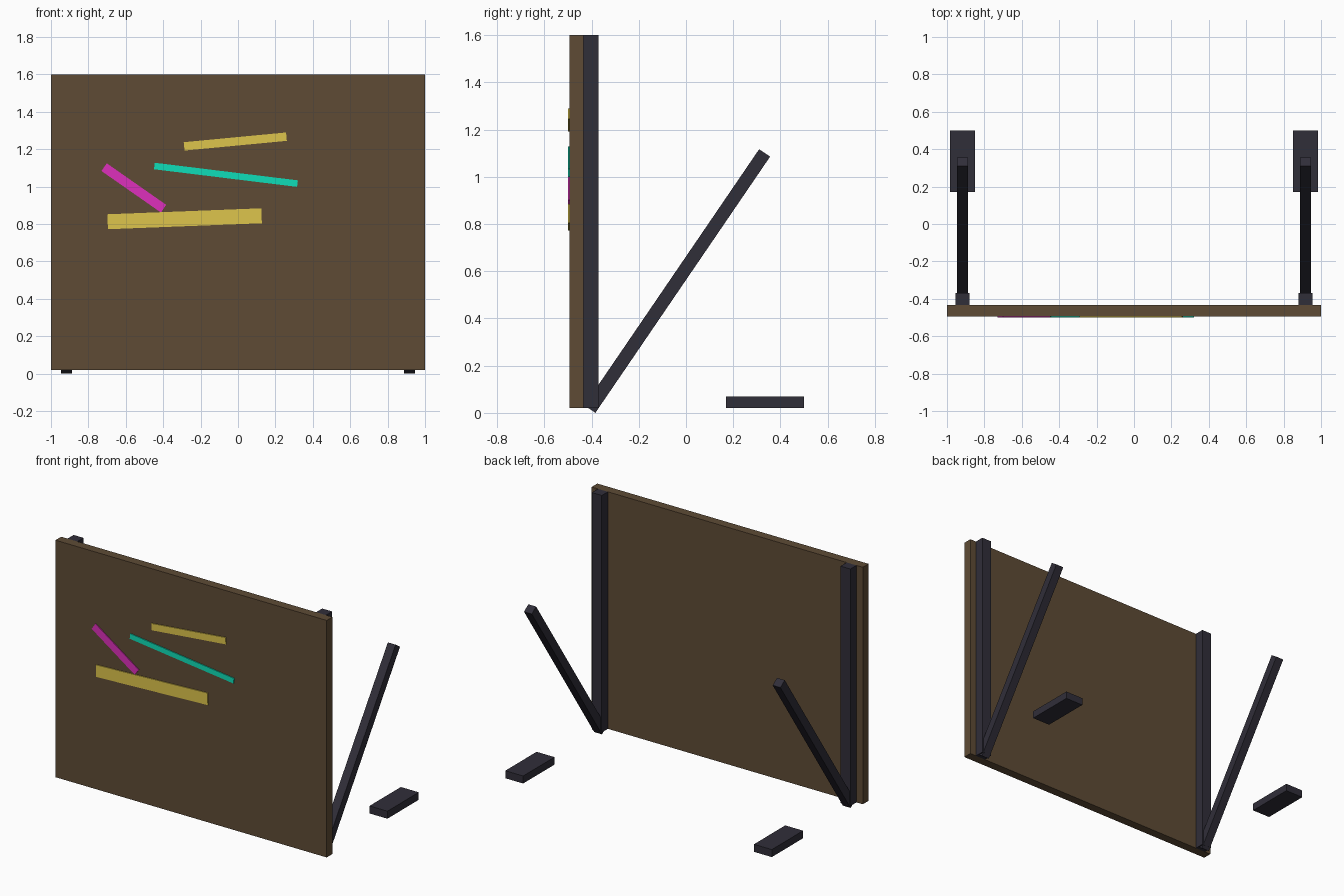
import bpy
from math import radians, atan2, hypot
from mathutils import Matrix

if "Cube" in bpy.data.objects:
    bpy.data.objects.remove(bpy.data.objects["Cube"])


def material(name, r, g, b):
    # sRGB 0-255 to linear colour
    m = bpy.data.materials.new(name)
    m.diffuse_color = [((c / 255 + 0.055) / 1.055) ** 2.4 for c in (r, g, b)] + [1]
    m.use_nodes = True
    m.node_tree.nodes["Principled BSDF"].inputs["Base Color"].default_value = m.diffuse_color
    return m


wood = material("brown", 94, 75, 53)
metal = material("dark_metal", 48, 46, 57)
yellow = material("yellow", 222, 197, 76)
teal = material("teal", 15, 222, 185)
magenta = material("magenta", 222, 48, 188)


def box(name, center, size, mat, rot=(0, 0, 0)):
    bpy.ops.mesh.primitive_cube_add(size=1, location=center, rotation=rot)
    ob = bpy.context.object
    ob.name = name
    ob.data.transform(Matrix.Diagonal((*size, 1)))
    ob.data.materials.append(mat)
    return ob


# Main panel
box("panel", (0, -0.464, 0.81), (2, 0.06, 1.58), wood)

# Painted strips on the front: left end, right end, width
strips = [
    ("upper_strip", (-0.288, 1.215), (0.259, 1.267), 0.045, yellow, 0.008),
    ("thin_strip", (-0.447, 1.11), (0.318, 1.016), 0.035, teal, 0.008),
    ("slanted_strip", (-0.716, 1.104), (-0.398, 0.882), 0.05, magenta, 0.007),
    ("lower_strip", (-0.697, 0.812), (0.126, 0.844), 0.08, yellow, 0.008),
]
for name, (x0, z0), (x1, z1), width, mat, depth in strips:
    dx, dz = x1 - x0, z1 - z0
    box(name, ((x0 + x1) / 2, -0.492 - depth / 2, (z0 + z1) / 2),
        (hypot(dx, dz), depth, width), mat, (0, -atan2(dz, dx), 0))

# Rear uprights, leaning struts and foot blocks on both sides
y0, z0, y1, z1 = -0.407, 0.016, 0.333, 1.101
dy, dz = y1 - y0, z1 - z0
for side, s in (("left", -1), ("right", 1)):
    x = s * 0.917
    box(side + "_upright", (x, -0.402, 0.81), (0.073, 0.064, 1.58), metal)
    box(side + "_strut", (x, (y0 + y1) / 2, (z0 + z1) / 2),
        (0.057, 0.056, hypot(dy, dz)), metal, (-atan2(dy, dz), 0, 0))
    box(side + "_foot", (x, 0.335, 0.045), (0.132, 0.33, 0.05), metal)
